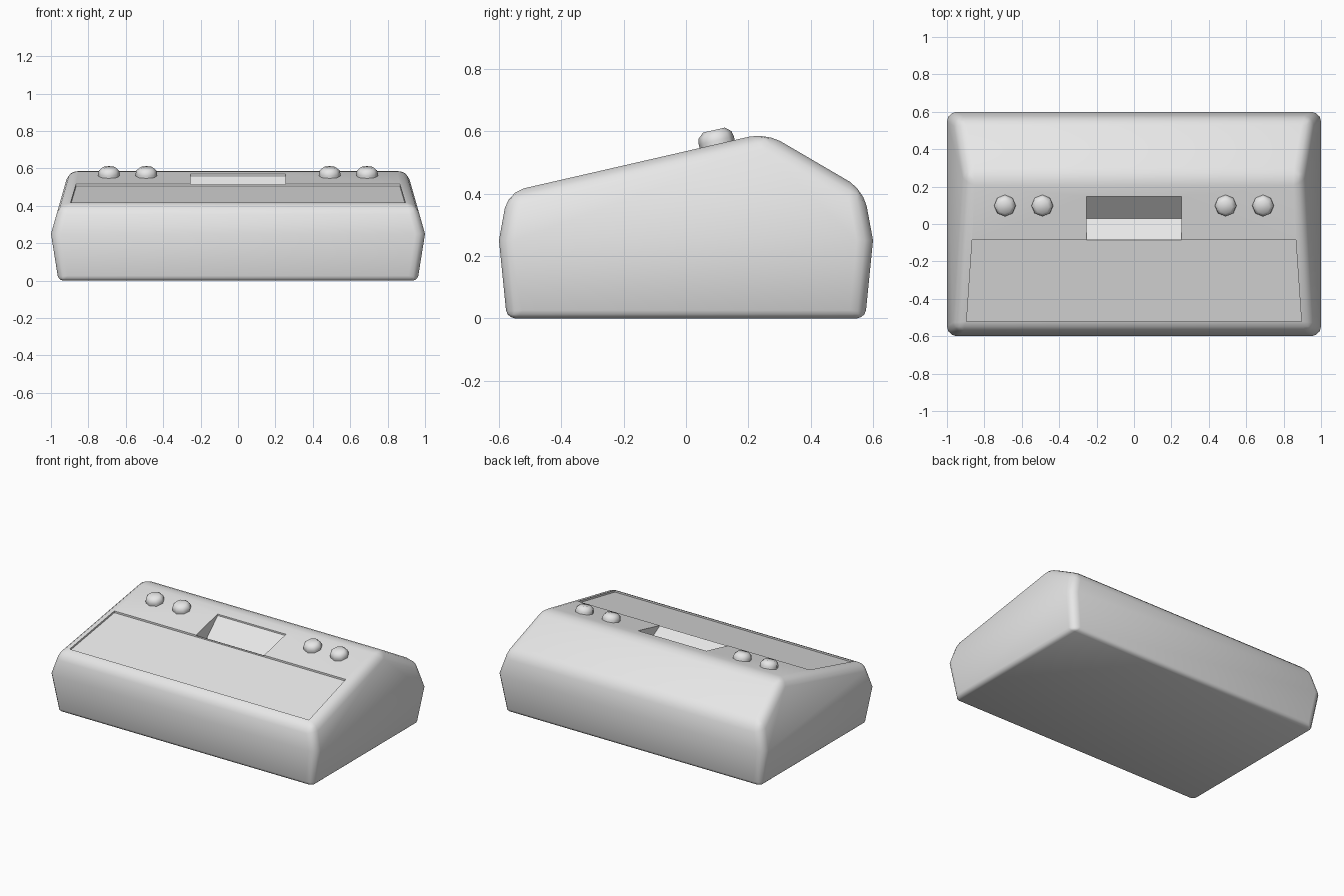
import bpy, bmesh, math
from mathutils import Matrix

cube = bpy.data.objects.get("Cube")
if cube:
    bpy.data.objects.remove(cube, do_unlink=True)

grey = bpy.data.materials.new("light grey plastic")
grey.use_nodes = True
grey.diffuse_color = (0.8, 0.8, 0.8, 1)
grey.node_tree.nodes["Principled BSDF"].inputs["Base Color"].default_value = (0.8, 0.8, 0.8, 1)

SLOPE = 0.229


def deck(y):
    """Height of the sloping top deck."""
    return 0.536 + SLOPE * y


def loft(name, sections):
    """Close a solid between left and right copies of (x, y, z) outline points."""
    bm = bmesh.new()
    right = [bm.verts.new((-x, y, z)) for x, y, z in sections]
    left = [bm.verts.new((x, y, z)) for x, y, z in sections]
    n = len(sections)
    for i in range(n):
        j = (i + 1) % n
        bm.faces.new((right[i], right[j], left[j], left[i]))
    return bm, right, left, name


def finish(bm, name):
    bmesh.ops.recalc_face_normals(bm, faces=bm.faces[:])
    mesh = bpy.data.meshes.new(name)
    bm.to_mesh(mesh)
    bm.free()
    mesh.materials.append(grey)
    obj = bpy.data.objects.new(name, mesh)
    bpy.context.collection.objects.link(obj)
    return obj


def activate(obj):
    bpy.ops.object.select_all(action='DESELECT')
    obj.select_set(True)
    bpy.context.view_layer.objects.active = obj


# Body: wide at the waist, narrowing to the foot and to the ridge
profile = [(-0.575, 0), (-0.6, 0.25), (-0.572, 0.405), (0.257, 0.595),
           (0.57, 0.412), (0.6, 0.25), (0.575, 0)]


def half_width(z):
    return 0.96 if z == 0 else 1 - 0.286 * (z - 0.25)


bm, right, left, name = loft("console_body", [(half_width(z), y, z) for y, z in profile])
for side in (right, left):
    bm.faces.new((side[0], side[1], side[5], side[6]))
    bm.faces.new(side[1:6])
weight = bm.edges.layers.float.new("bevel_weight_edge")
for e in bm.edges:
    heights = [v.co.z for v in e.verts]
    if max(heights) < 0.01:
        e[weight] = 0.5
    elif all(abs(h - 0.25) < 0.01 for h in heights):
        e[weight] = 0
    else:
        e[weight] = 1
body = finish(bm, name)
activate(body)
bevel = body.modifiers.new("rounded_edges", 'BEVEL')
bevel.limit_method = 'WEIGHT'
bevel.width = 0.052
bevel.segments = 3
bpy.ops.object.modifier_apply(modifier=bevel.name)

# Shallow recess of the front panel, following the slope
front, back, depth = -0.52, -0.085, 0.012
bm, right, left, name = loft("panel_cutter", [
    (0.895, front, deck(front) - depth), (0.865, back, deck(back) - depth),
    (0.865, back, 0.8), (0.895, front, 0.8)])
bm.faces.new(right)
bm.faces.new(left)
panel_cutter = finish(bm, name)

# Cartridge slot: ramp down from the panel, then a sloping back wall
bm, right, left, name = loft("slot_cutter", [
    (0.255, y, z) for y, z in [(-0.1, 0.52), (-0.075, 0.51), (0.03, 0.45),
                               (0.147, 0.56), (0.152, 0.8), (-0.1, 0.8)]])
bm.faces.new(right)
bm.faces.new(left)
slot_cutter = finish(bm, name)

for cutter in (panel_cutter, slot_cutter):
    cutter.hide_render = True
    activate(body)
    cut = body.modifiers.new("cut", 'BOOLEAN')
    cut.operation = 'DIFFERENCE'
    cut.solver = 'EXACT'
    cut.object = cutter
    bpy.ops.object.modifier_apply(modifier=cut.name)
    bpy.data.objects.remove(cutter, do_unlink=True)
activate(body)
bpy.ops.object.shade_smooth_by_angle(angle=math.radians(30))


# Eight-sided knobs standing square to the deck
def knob(name, x, y):
    bm = bmesh.new()
    sides = 8
    rings = [(0.056, -0.02), (0.058, 0.012), (0.054, 0.03), (0.036, 0.046)]
    loops = []
    for r, h in rings:
        angles = [2 * math.pi * i / sides for i in range(sides)]
        loops.append([bm.verts.new((r * math.cos(a), r * math.sin(a), h)) for a in angles])
    for low, high in zip(loops, loops[1:]):
        for i in range(sides):
            j = (i + 1) % sides
            bm.faces.new((low[i], low[j], high[j], high[i]))
    bm.faces.new(loops[0])
    bm.faces.new(loops[-1])
    bm.transform(Matrix.Translation((x, y, deck(y))) @ Matrix.Rotation(math.atan(SLOPE), 4, 'X'))
    obj = finish(bm, name)
    activate(obj)
    bpy.ops.object.shade_smooth_by_angle(angle=math.radians(50))


for side, sign in (("left", 1), ("right", -1)):
    knob(side + "_inner_knob", sign * 0.49, 0.1)
    knob(side + "_outer_knob", sign * 0.69, 0.1)
